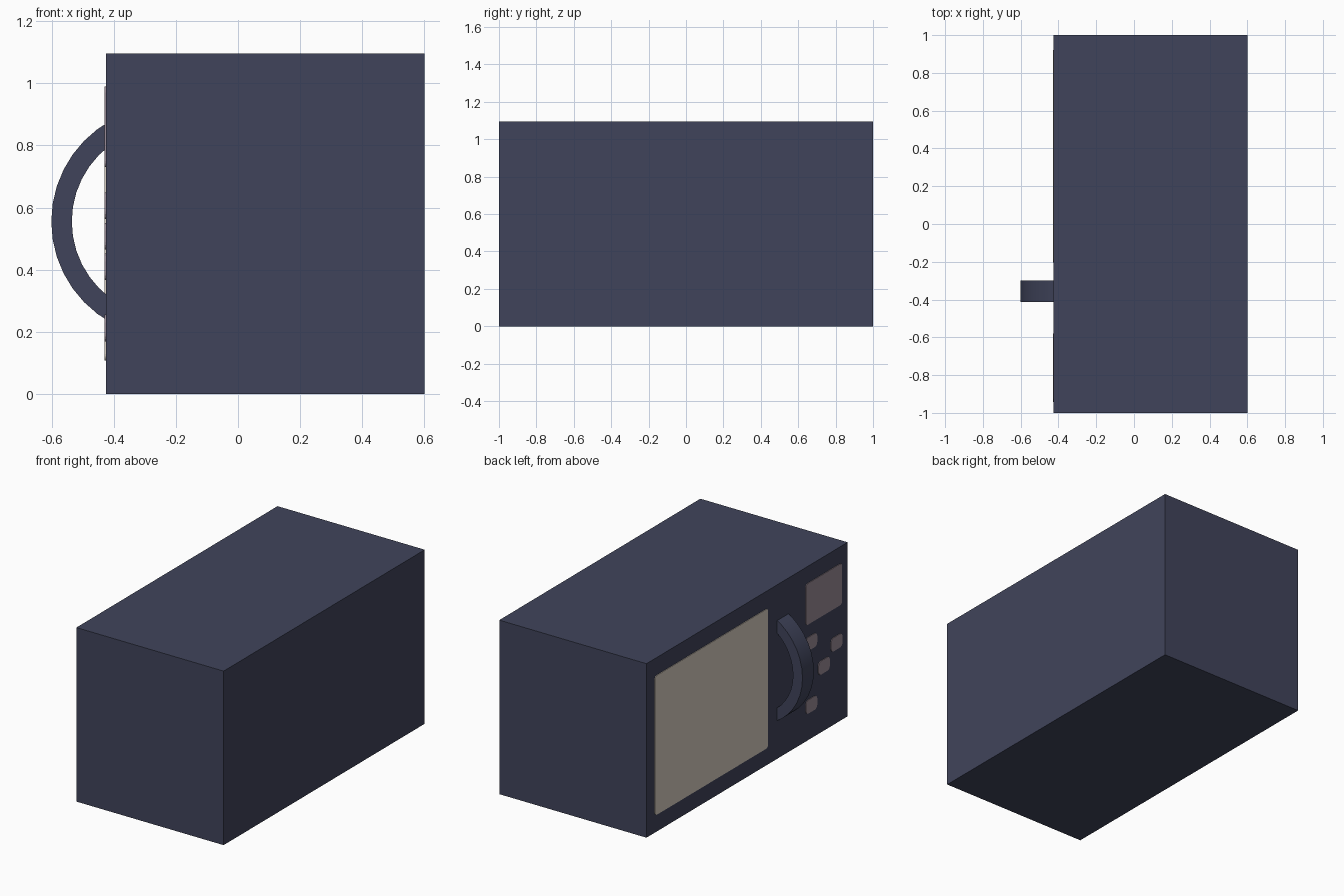
import bpy, bmesh, math

if "Cube" in bpy.data.objects:
    bpy.data.objects.remove(bpy.data.objects["Cube"])

FRONT = -0.425   # x of the door side
TOP = 1.095


def material(name, r, g, b):
    lin = [((c / 255 + 0.055) / 1.055) ** 2.4 for c in (r, g, b)]
    m = bpy.data.materials.new(name)
    m.diffuse_color = (*lin, 1)
    m.use_nodes = True
    m.node_tree.nodes["Principled BSDF"].inputs["Base Color"].default_value = m.diffuse_color
    return m


navy = material("dark slate blue", 64, 68, 91)
cream = material("warm cream", 217, 206, 193)
mauve = material("dusty mauve", 155, 139, 150)


def finish(name, bm, mat):
    bmesh.ops.recalc_face_normals(bm, faces=bm.faces)
    me = bpy.data.meshes.new(name)
    bm.to_mesh(me)
    bm.free()
    me.materials.append(mat)
    ob = bpy.data.objects.new(name, me)
    bpy.context.collection.objects.link(ob)
    return ob


def box(name, x0, x1, y0, y1, z0, z1, mat):
    bm = bmesh.new()
    bmesh.ops.create_cube(bm, size=1)
    for v in bm.verts:
        v.co = (x1 if v.co.x > 0 else x0, y1 if v.co.y > 0 else y0,
                z1 if v.co.z > 0 else z0)
    return finish(name, bm, mat)


def plate(name, y0, y1, z0, z1, r, mat, thick=0.004):
    """Thin rounded rectangle lying on the door side."""
    bm = bmesh.new()
    pts = []
    corners = ((y1 - r, z1 - r), (y0 + r, z1 - r), (y0 + r, z0 + r), (y1 - r, z0 + r))
    for i, (cy, cz) in enumerate(corners):
        for k in range(5):
            a = math.pi / 2 * (i + k / 4)
            pts.append(bm.verts.new((FRONT, cy + r * math.cos(a), cz + r * math.sin(a))))
    face = bm.faces.new(pts)
    ext = bmesh.ops.extrude_face_region(bm, geom=[face])
    for v in ext["geom"]:
        if isinstance(v, bmesh.types.BMVert):
            v.co.x -= thick
    return finish(name, bm, mat)


# Oven body
box("oven_body", FRONT, 0.6, -1, 1, 0, TOP, navy)

# Door window and display
plate("door_window", -0.205, 0.92, 0.108, 0.985, 0.02, cream)
plate("display", -0.94, -0.58, 0.73, 0.99, 0.02, mauve)

# Keypad buttons: (column, row)
for col, row in ((0, 4), (2, 3), (1, 2), (0, 0)):
    y = -0.637 - 0.125 * col
    z = 0.212 + 0.0985 * row
    plate(f"button_{col}_{row}", y - 0.056, y + 0.056, z - 0.043, z + 0.043, 0.025, mauve)

# Curved door handle: rectangular section swept along an arc
bm = bmesh.new()
cx, cz = -0.229, 0.555
half = math.radians(62)
n = 14
rings = []
for i in range(n + 1):
    a = math.pi - half + 2 * half * i / n
    rings.append([bm.verts.new((cx + r * math.cos(a), y, cz + r * math.sin(a)))
                  for r, y in ((0.306, -0.3), (0.372, -0.3), (0.372, -0.413), (0.306, -0.413))])
for p, q in zip(rings, rings[1:]):
    for k in range(4):
        bm.faces.new((p[k], p[(k + 1) % 4], q[(k + 1) % 4], q[k]))
bm.faces.new(rings[0])
bm.faces.new(rings[-1])
handle = finish("door_handle", bm, navy)
bpy.context.view_layer.objects.active = handle
handle.select_set(True)
bpy.ops.object.shade_smooth_by_angle(angle=math.radians(30))
